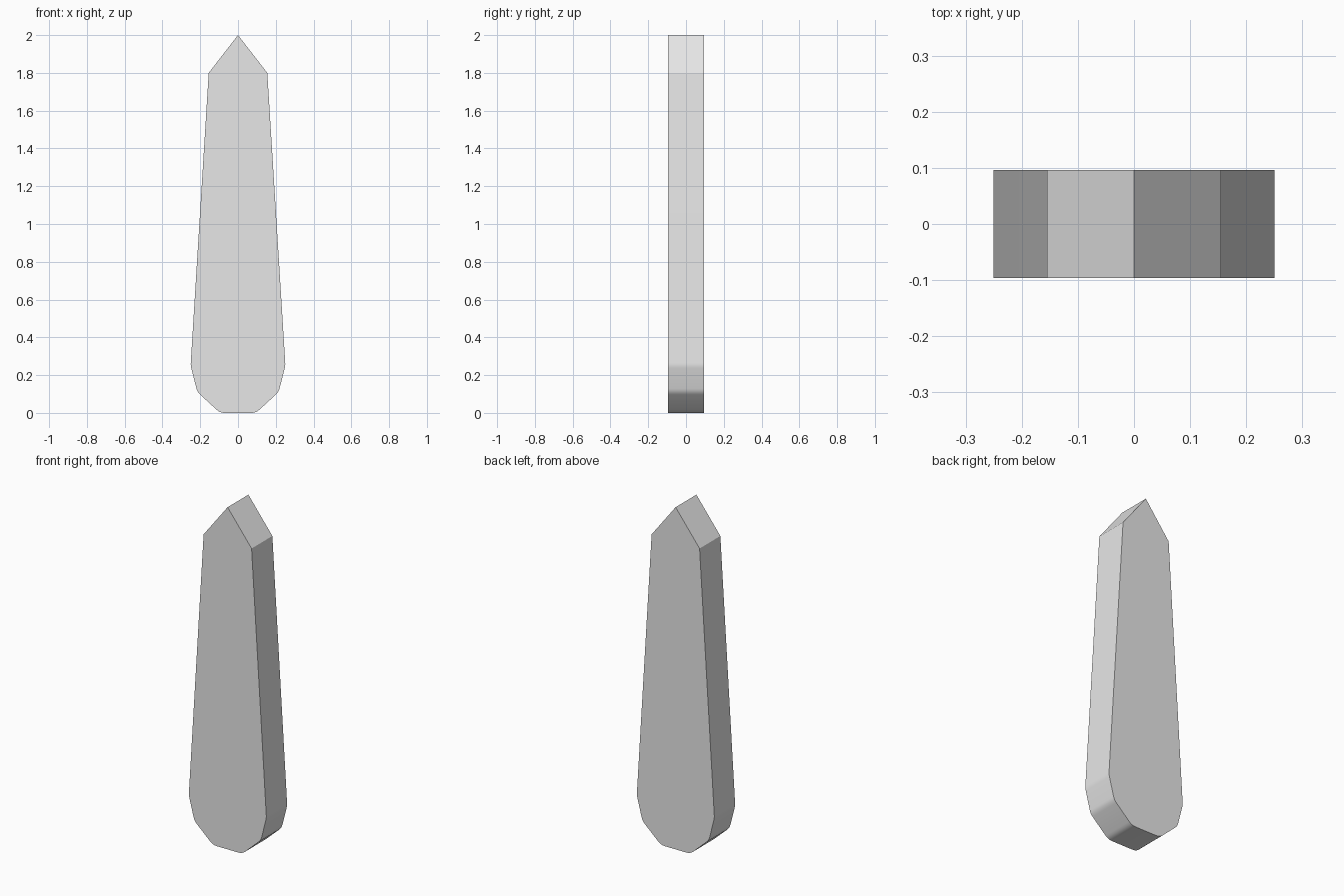
import bpy
import bmesh
import math
from mathutils import Vector

cube = bpy.data.objects.get("Cube")
if cube:
    bpy.data.objects.remove(cube, do_unlink=True)

HALF_DEPTH = 0.096

# One plain material
grey = bpy.data.materials.new("light_grey")
grey.use_nodes = True
grey.diffuse_color = (0.8, 0.8, 0.8, 1)
grey.node_tree.nodes["Principled BSDF"].inputs["Base Color"].default_value = (0.8, 0.8, 0.8, 1)


def rounded(points, steps=4):
    """Round each corner (x, z, radius) of an open path with a short curve."""
    path = []
    for i, (x, z, radius) in enumerate(points):
        corner = Vector((x, z))
        if radius == 0:
            path.append(corner)
            continue
        before = Vector(points[i - 1][:2])
        after = Vector(points[i + 1][:2])
        start = corner + (before - corner).normalized() * radius
        end = corner + (after - corner).normalized() * radius
        for s in range(steps + 1):
            t = s / steps
            path.append(start * (1 - t) ** 2 + corner * 2 * t * (1 - t) + end * t * t)
    return path


# Left half of the outline, from the tip down to the foot
half = rounded([(0, 2, 0), (0.155, 1.8, 0), (0.251, 0.25, 0.015),
                (0.215, 0.11, 0.02), (0.095, 0, 0.025), (0, 0, 0)])[:-1]
outline = half + [Vector((-p.x, p.y)) for p in reversed(half[1:])]

# Flat pointed slab, extruded from front to back
bm = bmesh.new()
front = bm.faces.new([bm.verts.new((p.x, -HALF_DEPTH, p.y)) for p in outline])
extruded = bmesh.ops.extrude_face_region(bm, geom=[front], use_keep_orig=True)
back = [g for g in extruded["geom"] if isinstance(g, bmesh.types.BMVert)]
bmesh.ops.translate(bm, verts=back, vec=(0, 2 * HALF_DEPTH, 0))
bmesh.ops.recalc_face_normals(bm, faces=bm.faces)

mesh = bpy.data.meshes.new("pointed_slab")
bm.to_mesh(mesh)
bm.free()
mesh.materials.append(grey)
slab = bpy.data.objects.new("pointed_slab", mesh)
bpy.context.collection.objects.link(slab)

# Smooth the rounded foot, keep the rims crisp
bpy.ops.object.select_all(action="DESELECT")
slab.select_set(True)
bpy.context.view_layer.objects.active = slab
bpy.ops.object.shade_smooth_by_angle(angle=math.radians(30))
